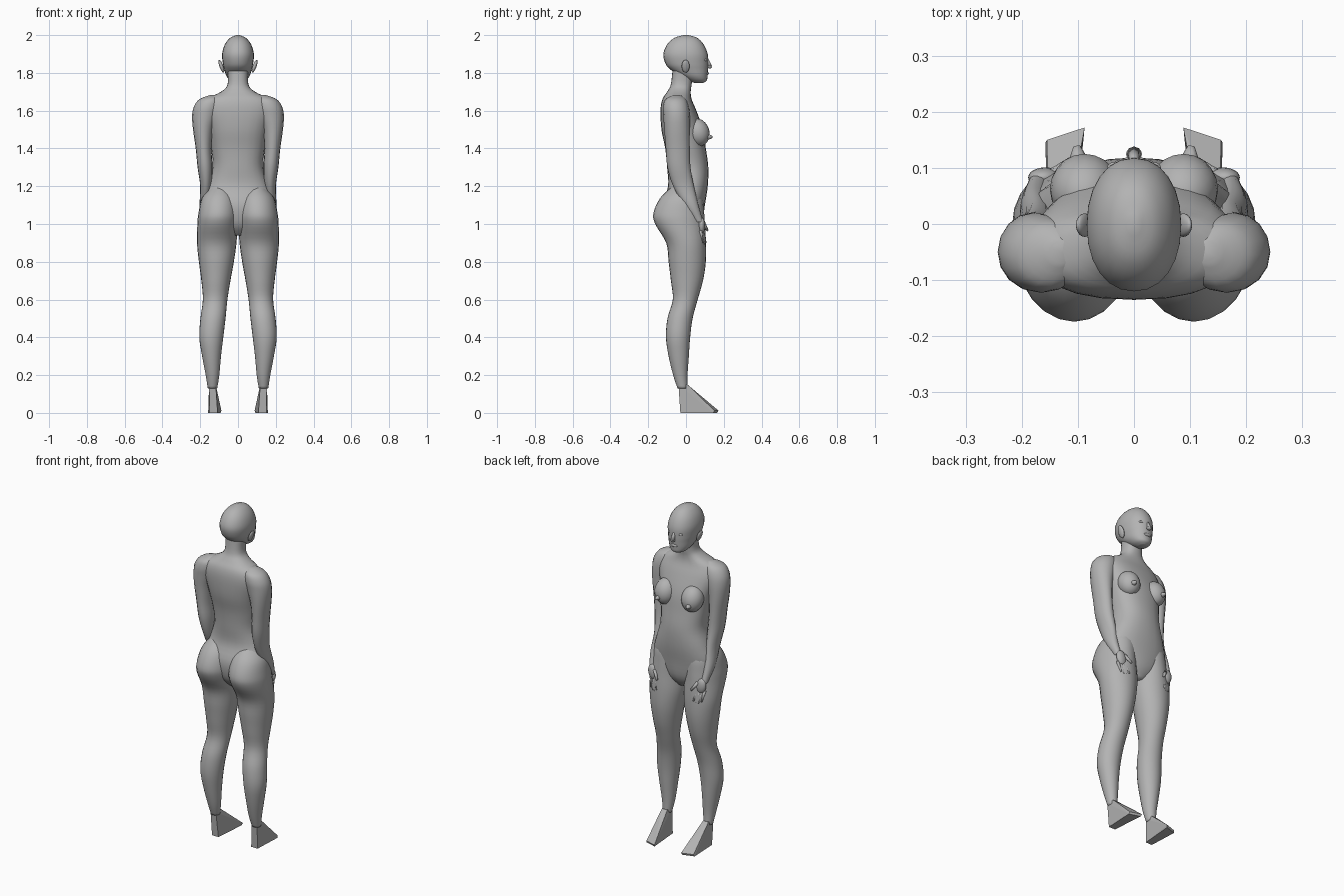
import bpy, bmesh, math
from mathutils import Matrix, Vector

if "Cube" in bpy.data.objects:
    bpy.data.objects.remove(bpy.data.objects["Cube"])

skin = bpy.data.materials.new("plain_grey")
skin.diffuse_color = (0.45, 0.45, 0.45, 1)
skin.use_nodes = True
skin.node_tree.nodes["Principled BSDF"].inputs["Base Color"].default_value = skin.diffuse_color


def finish(name, bm, mirror=False, smooth=True):
    """Turn a bmesh into an object, optionally mirrored across x."""
    bmesh.ops.recalc_face_normals(bm, faces=bm.faces)
    me = bpy.data.meshes.new(name)
    bm.to_mesh(me)
    bm.free()
    me.materials.append(skin)
    ob = bpy.data.objects.new(name, me)
    bpy.context.collection.objects.link(ob)
    for p in me.polygons:
        p.use_smooth = smooth
    if mirror:
        ob.modifiers.new("mirror", 'MIRROR').use_mirror_merge = False
    return ob


def spline(rows, steps):
    """Catmull-Rom interpolation of ring rows."""
    out = []
    for i in range(len(rows) - 1):
        a, b, c, d = (rows[max(i - 1, 0)], rows[i], rows[i + 1],
                      rows[min(i + 2, len(rows) - 1)])
        for k in range(steps):
            t = k / steps
            out.append([0.5 * (2 * q + (r - p) * t + (2 * p - 5 * q + 4 * r - s) * t * t
                               + (3 * q - p - 3 * r + s) * t ** 3)
                        for p, q, r, s in zip(a, b, c, d)])
    return out + [list(rows[-1])]


def loft(name, rows, mirror=False, sides=24, steps=4, power=1.0):
    """Rows are (z, x min, x max, y min, y max) of oval rings."""
    bm = bmesh.new()
    rings = []
    for z, x0, x1, y0, y1 in spline(rows, steps):
        ring = []
        for j in range(sides):
            a = 2 * math.pi * j / sides
            c, s = math.cos(a), math.sin(a)
            c = math.copysign(abs(c) ** power, c)
            s = math.copysign(abs(s) ** power, s)
            ring.append(bm.verts.new(((x0 + x1) / 2 + (x1 - x0) / 2 * c,
                                      (y0 + y1) / 2 + (y1 - y0) / 2 * s, z)))
        rings.append(ring)
    for r, q in zip(rings, rings[1:]):
        for j in range(sides):
            k = (j + 1) % sides
            bm.faces.new((r[j], r[k], q[k], q[j]))
    bm.faces.new(rings[0])
    bm.faces.new(rings[-1])
    return finish(name, bm, mirror)


def ellipsoid(name, centre, size, mirror=False, rot=(0, 'X')):
    bm = bmesh.new()
    m = (Matrix.Translation(centre) @ Matrix.Rotation(math.radians(rot[0]), 4, rot[1])
         @ Matrix.Diagonal((*size, 1)))
    bmesh.ops.create_uvsphere(bm, u_segments=20, v_segments=12, radius=1, matrix=m)
    return finish(name, bm, mirror)


def rod(name, a, b, r0, r1, mirror=True):
    """Tapered rod between two points."""
    a, b = Vector(a), Vector(b)
    bm = bmesh.new()
    m = Matrix.Translation((a + b) / 2) @ (b - a).to_track_quat('Z', 'Y').to_matrix().to_4x4()
    bmesh.ops.create_cone(bm, cap_ends=True, segments=8, radius1=r0, radius2=r1,
                          depth=(b - a).length, matrix=m)
    return finish(name, bm, mirror)


# Torso and neck
loft("torso", [
    (0.94, -.04, .04, -.06, .05), (1.0, -.13, .13, -.11, .085),
    (1.1, -.195, .195, -.125, .10), (1.2, -.165, .165, -.095, .115),
    (1.3, -.135, .135, -.10, .118), (1.4, -.143, .143, -.11, .105),
    (1.5, -.16, .16, -.13, .09), (1.6, -.185, .185, -.135, .055),
    (1.66, -.165, .165, -.125, .03), (1.70, -.09, .09, -.10, .025),
    (1.74, -.055, .055, -.08, .03), (1.83, -.055, .055, -.07, .04)], power=0.85)

# Legs, hips and buttocks
loft("leg", [
    (1.2, .05, .14, -.07, .06), (1.14, .012, .19, -.135, .088),
    (1.06, .002, .209, -.172, .096), (1.0, .003, .215, -.163, .10),
    (0.9, .008, .217, -.105, .106), (0.8, .022, .207, -.092, .105),
    (0.7, .04, .194, -.08, .09), (0.6, .056, .186, -.07, .062),
    (0.5, .066, .199, -.098, .035), (0.4, .078, .205, -.106, .022),
    (0.3, .09, .19, -.092, .015), (0.2, .099, .171, -.068, .008),
    (0.13, .11, .16, -.045, .008)], mirror=True)

# Shoulder and arm
loft("arm", [
    (1.682, .11, .15, -.07, -.03), (1.66, .09, .205, -.11, .0),
    (1.62, .09, .234, -.122, .015), (1.57, .105, .243, -.12, .02),
    (1.5, .13, .238, -.115, .02), (1.4, .14, .224, -.107, .02),
    (1.3, .135, .214, -.098, .024), (1.2, .14, .20, -.068, .042),
    (1.1, .148, .203, -.012, .066), (1.03, .152, .192, .036, .086),
    (1.01, .148, .188, .048, .094)], mirror=True, sides=16)

# Hand: palm, fingers and thumb
ellipsoid("palm", (.158, .083, .99), (.03, .018, .045), True, (12, 'Y'))
for i in range(4):
    rod("finger", (.138 + .013 * i, .088 - .004 * i, .965),
        (.122 + .014 * i, .104 - .005 * i, .9 - .01 * (i in (1, 2))), .009, .005)
rod("thumb", (.142, .09, 1.01), (.112, .114, .965), .011, .006)

# Faceted feet
bm = bmesh.new()
for p in [(.118, -.04, .15), (.153, -.04, .15), (.118, .008, .15), (.153, .008, .15),
          (.108, -.03, 0), (.15, -.03, 0), (.088, .172, .012), (.155, .15, .012),
          (.092, .165, 0), (.158, .145, 0), (.108, .075, .085), (.135, .07, .085)]:
    bm.verts.new(p)
hull = bmesh.ops.convex_hull(bm, input=bm.verts)
bmesh.ops.delete(bm, geom=list({g for g in hull["geom_interior"] if isinstance(g, bmesh.types.BMVert)}),
                 context='VERTS')
finish("foot", bm, True, smooth=False)

# Breasts
ellipsoid("breast", (.088, .062, 1.485), (.062, .062, .075), True, (18, 'X'))
rod("nipple", (.098, .105, 1.463), (.102, .139, 1.46), .022, .006)

# Head
loft("head", [
    (2.0, -.008, .008, -.012, .012), (1.985, -.042, .042, -.062, .06),
    (1.95, -.07, .07, -.10, .094), (1.9, -.084, .084, -.12, .115),
    (1.85, -.08, .08, -.109, .118), (1.82, -.073, .073, -.085, .117),
    (1.785, -.062, .062, -.035, .114), (1.76, -.043, .043, .01, .11),
    (1.747, -.018, .018, .045, .092)], power=0.93)

# Face and ears
rod("nose", (0, .112, 1.875), (0, .126, 1.832), .006, .013, False)
ellipsoid("nose_tip", (0, .125, 1.832), (.014, .012, .009))
ellipsoid("eye", (.033, .1, 1.868), (.015, .011, .008), True)
ellipsoid("lips", (0, .111, 1.797), (.022, .01, .009))
ellipsoid("ear", (.088, -.002, 1.835), (.01, .021, .036), True, (20, 'Y'))
